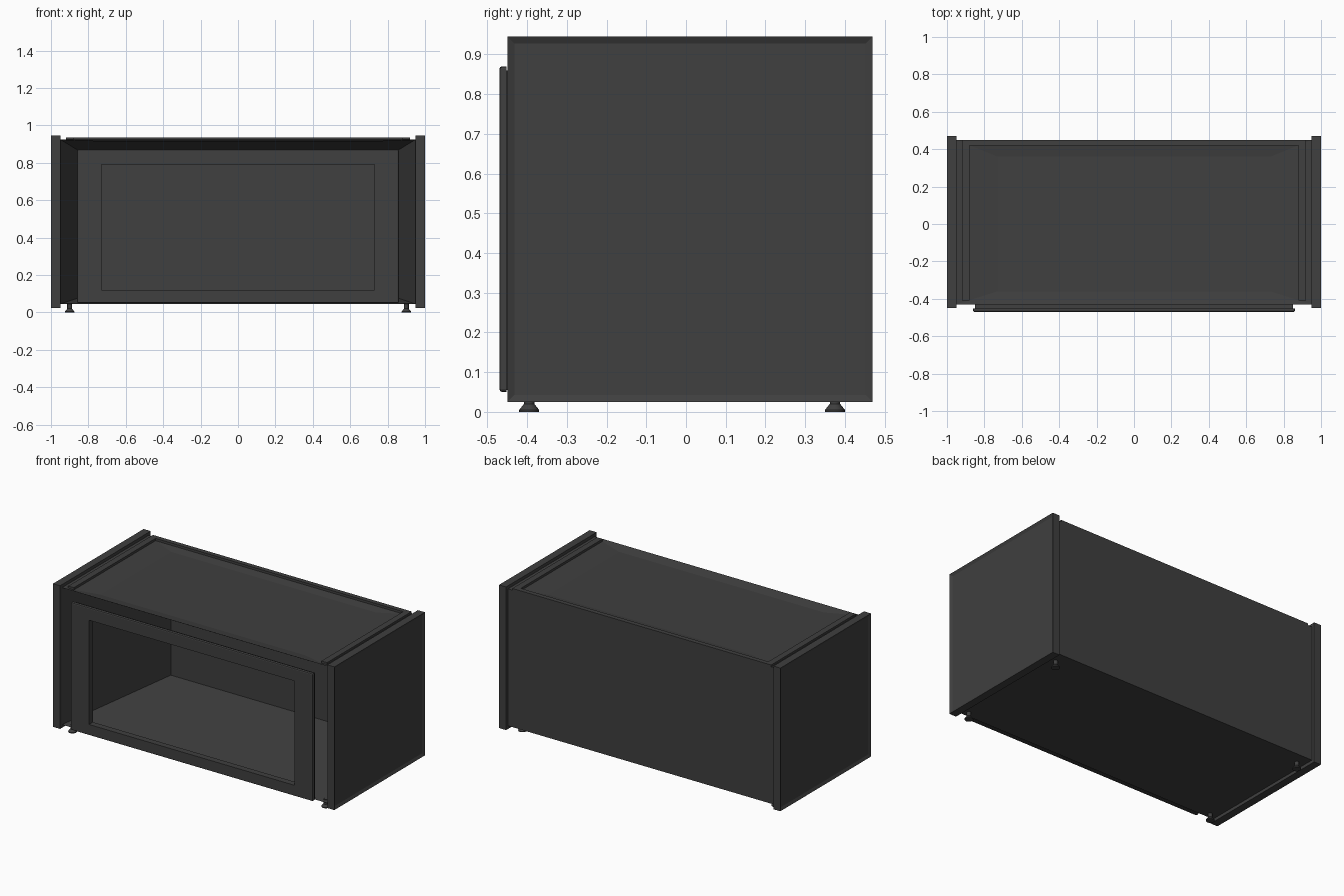
import bpy
import bmesh
from mathutils import Vector

if "Cube" in bpy.data.objects:
    bpy.data.objects.remove(bpy.data.objects["Cube"], do_unlink=True)

charcoal = bpy.data.materials.new("charcoal")
charcoal.use_nodes = True
charcoal.diffuse_color = (0.05, 0.05, 0.05, 1)
charcoal.node_tree.nodes["Principled BSDF"].inputs["Base Color"].default_value = (0.05, 0.05, 0.05, 1)


def box(lo, hi):
    """A bmesh box between two corners."""
    bm = bmesh.new()
    bmesh.ops.create_cube(bm, size=1)
    lo, hi = Vector(lo), Vector(hi)
    for v in bm.verts:
        v.co = Vector([lo[i] if v.co[i] < 0 else hi[i] for i in range(3)])
    return bm


def inset(bm, normal, lo, hi, depth=0):
    """Inset the side facing normal to the rectangle lo..hi, sunk by depth."""
    n = Vector(normal)
    bm.normal_update()
    face = max(bm.faces, key=lambda f: f.normal.dot(n))
    mid = face.calc_center_median()
    bmesh.ops.inset_individual(bm, faces=[face], thickness=0.005)
    axes = [i for i in range(3) if abs(n[i]) < 0.5]
    for v in face.verts:
        target = mid - n * depth
        for i, a, b in zip(axes, lo, hi):
            target[i] = a if v.co[i] < mid[i] else b
        v.co = target
    return face


def finish(bm, name):
    bmesh.ops.recalc_face_normals(bm, faces=bm.faces)
    mesh = bpy.data.meshes.new(name)
    bm.to_mesh(mesh)
    bm.free()
    mesh.materials.append(charcoal)
    obj = bpy.data.objects.new(name, mesh)
    bpy.context.collection.objects.link(obj)
    return obj


OPEN_LO, OPEN_HI = (-0.73, 0.12), (0.73, 0.79)


def door_frame(name, x, y0, y1, z0, z1, bevel=0):
    """A rectangular ring around the front opening."""
    bm = box((-x, y0, z0), (x, y1, z1))
    outer = [e for e in bm.edges if min(v.co.y for v in e.verts) < y0 + 0.001]
    inner = [inset(bm, (0, s, 0), OPEN_LO, OPEN_HI) for s in (-1, 1)]
    loops = [e for f in inner for e in f.edges]
    bmesh.ops.delete(bm, geom=inner, context='FACES_ONLY')
    bmesh.ops.bridge_loops(bm, edges=loops)
    if bevel:
        bmesh.ops.bevel(bm, geom=outer, offset=bevel, segments=2,
                        profile=0.5, affect='EDGES')
    finish(bm, name)


# Hollow cabinet body with a sunken top panel
body = box((-0.95, -0.43, 0.045), (0.95, 0.45, 0.925))
inset(body, (0, -1, 0), OPEN_LO, OPEN_HI, 0.79)
inset(body, (0, 0, 1), (-0.73, -0.41), (0.73, 0.36), 0.012)
finish(body, "cabinet_body")

# Front door surround and its backing
door_frame("door_backing", 0.85, -0.455, -0.43, 0.055, 0.86)
door_frame("door_surround", 0.86, -0.47, -0.452, 0.05, 0.87, 0.007)

# Raised rim along the back and sides of the top
finish(box((-0.92, 0.42, 0.92), (0.92, 0.45, 0.936)), "top_rim_back")
for side, s in (("left", 1), ("right", -1)):
    xs = sorted((0.88 * s, 0.92 * s))
    finish(box((xs[0], -0.41, 0.92), (xs[1], 0.42, 0.936)), "top_rim_" + side)

    # Side panel with a recessed outer face
    xs = sorted((0.95 * s, s))
    panel = box((xs[0], -0.45, 0.025), (xs[1], 0.47, 0.945))
    inset(panel, (s, 0, 0), (-0.432, 0.043), (0.452, 0.927), 0.008)
    finish(panel, "side_panel_" + side)

    # Flared feet, turned from a profile
    for end, y in (("front", -0.395), ("back", 0.375)):
        bm = bmesh.new()
        profile = [(0, 0), (0.025, 0), (0.025, 0.005), (0.013, 0.02), (0.013, 0.05)]
        verts = [bm.verts.new((r, 0, z)) for r, z in profile]
        edges = [bm.edges.new(pair) for pair in zip(verts, verts[1:])]
        bmesh.ops.spin(bm, geom=verts + edges, cent=(0, 0, 0), axis=(0, 0, 1),
                       angle=6.283185, steps=20)
        bmesh.ops.remove_doubles(bm, verts=bm.verts, dist=0.0005)
        foot = finish(bm, "foot_" + end + "_" + side)
        foot.location = (0.9 * s, y, 0)
        bpy.ops.object.select_all(action='DESELECT')
        foot.select_set(True)
        bpy.context.view_layer.objects.active = foot
        bpy.ops.object.shade_smooth_by_angle()
